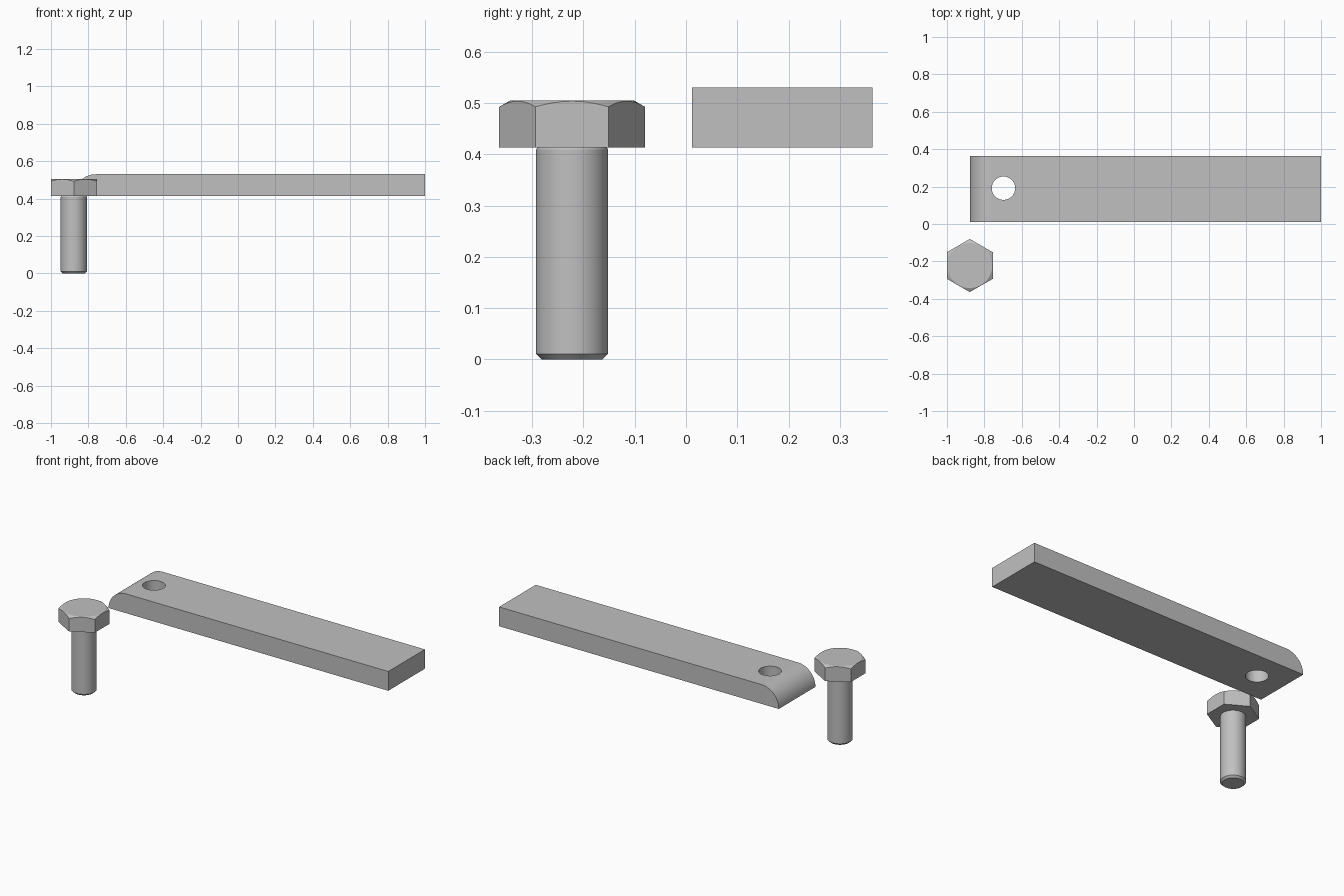
import bpy, bmesh, math

if "Cube" in bpy.data.objects:
    bpy.data.objects.remove(bpy.data.objects["Cube"], do_unlink=True)

steel = bpy.data.materials.new("grey steel")
steel.use_nodes = True
GREY = (0.53, 0.53, 0.53, 1)
steel.diffuse_color = GREY
steel.node_tree.nodes["Principled BSDF"].inputs["Base Color"].default_value = GREY

BOLT_X, BOLT_Y = -0.878, -0.222
HEAD_Z, TOP_Z = 0.413, 0.505


def make(name, bm, location=(0, 0, 0)):
    bmesh.ops.recalc_face_normals(bm, faces=bm.faces)
    mesh = bpy.data.meshes.new(name)
    bm.to_mesh(mesh)
    bm.free()
    obj = bpy.data.objects.new(name, mesh)
    obj.location = location
    bpy.context.collection.objects.link(obj)
    mesh.materials.append(steel)
    return obj


def extrude(name, outline, offset, location=(0, 0, 0)):
    """Prism from a closed outline."""
    bm = bmesh.new()
    face = bm.faces.new([bm.verts.new(p) for p in outline])
    new = bmesh.ops.extrude_face_region(bm, geom=[face])["geom"]
    bmesh.ops.translate(bm, vec=offset, verts=[v for v in new if isinstance(v, bmesh.types.BMVert)])
    return make(name, bm, location)


def lathe(name, profile, location, sides=96):
    """Solid of revolution from (radius, z) points, capped at both ends."""
    bm = bmesh.new()
    rings = [[bm.verts.new((r * math.cos(math.tau * i / sides), r * math.sin(math.tau * i / sides), z))
              for i in range(sides)] for r, z in profile]
    for low, high in zip(rings, rings[1:]):
        for i in range(sides):
            j = (i + 1) % sides
            bm.faces.new((low[i], low[j], high[j], high[i]))
    bm.faces.new(rings[0])
    bm.faces.new(rings[-1])
    return make(name, bm, location)


def cut(obj, cutter, operation):
    mod = obj.modifiers.new("cut", "BOOLEAN")
    mod.object, mod.operation, mod.solver = cutter, operation, "EXACT"
    bpy.context.view_layer.objects.active = obj
    bpy.ops.object.modifier_apply(modifier=mod.name)
    bpy.data.objects.remove(cutter, do_unlink=True)


def smooth(obj):
    bpy.ops.object.select_all(action="DESELECT")
    obj.select_set(True)
    bpy.context.view_layer.objects.active = obj
    bpy.ops.object.shade_smooth_by_angle(angle=math.radians(20))
    mod = obj.modifiers.new("flat faces", "WEIGHTED_NORMAL")
    mod.keep_sharp = True


# Flat bar with one quarter-round end and a through hole
LEFT, RIGHT, FRONT, BACK, THICK = -0.877, 1.0, 0.012, 0.363, 0.117
arc = [math.pi / 2 * i / 24 for i in range(25)]
outline = [(RIGHT, FRONT, HEAD_Z)]
outline += [(LEFT + THICK * (1 - math.cos(a)), FRONT, HEAD_Z + THICK * math.sin(a)) for a in arc]
outline += [(RIGHT, FRONT, HEAD_Z + THICK)]
bar = extrude("flat_bar", outline, (0, BACK - FRONT, 0))
drill = lathe("hole_cutter", [(0.0625, 0.3), (0.0625, 0.7)], (-0.698, (FRONT + BACK) / 2 + 0.004, 0))
cut(bar, drill, "DIFFERENCE")
smooth(bar)

# Hexagonal bolt head with its corners chamfered by a cone
hexagon = [(0.142 * math.sin(math.tau * i / 6), 0.142 * math.cos(math.tau * i / 6), HEAD_Z) for i in range(6)]
head = extrude("bolt_head", hexagon, (0, 0, TOP_Z - HEAD_Z), (BOLT_X, BOLT_Y, 0))
cone = lathe("chamfer_cutter", [(0.2, 0.38), (0.2, TOP_Z - 0.046), (0.12, TOP_Z)], (BOLT_X, BOLT_Y, 0), 192)
cut(head, cone, "INTERSECT")
smooth(head)

# Round shank with a chamfered tip and a slight neck under the head
shank = lathe("bolt_shank", [(0.059, 0), (0.07, 0.011), (0.07, 0.409), (0.067, HEAD_Z + 0.002)],
              (BOLT_X, BOLT_Y, 0))
smooth(shank)
